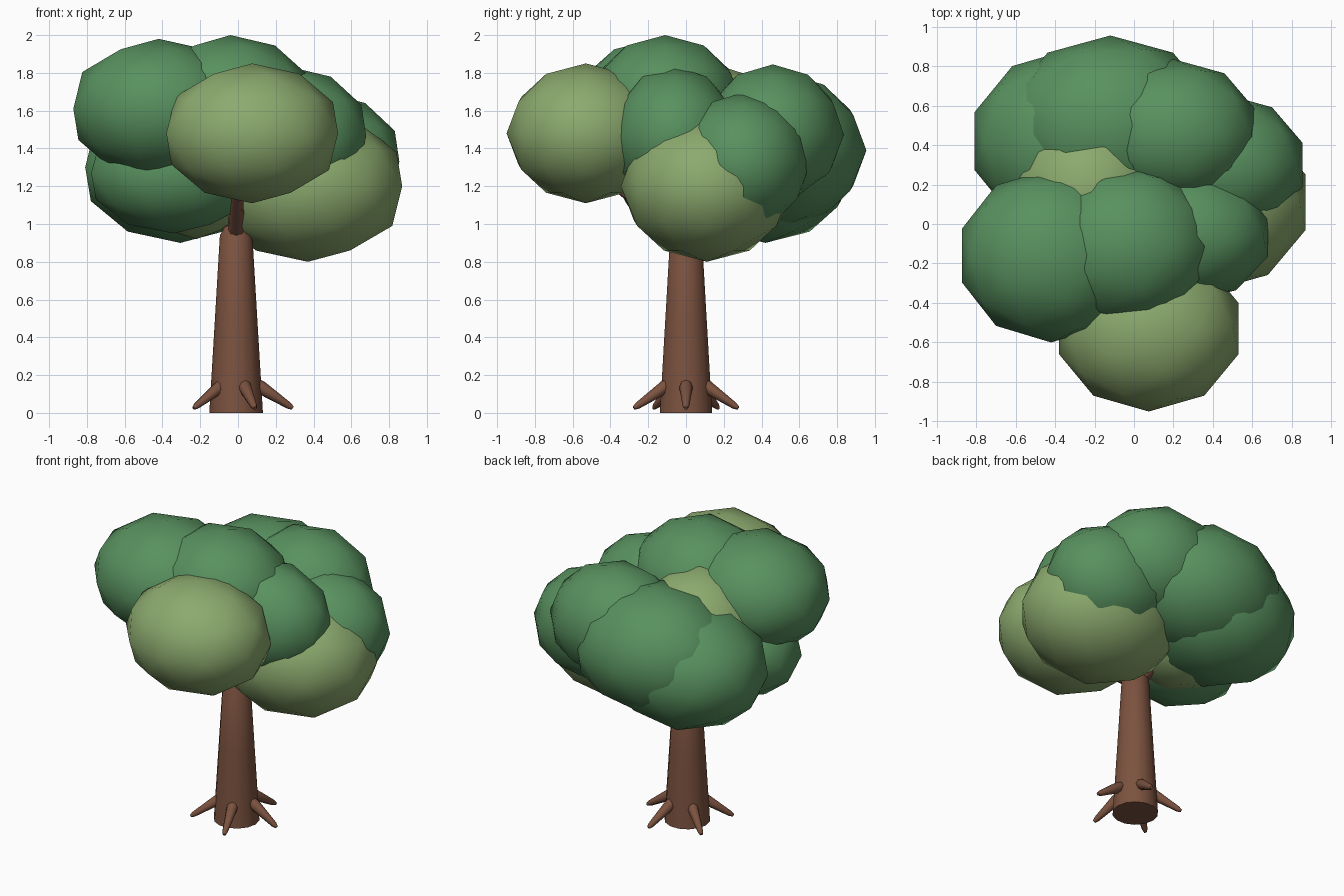
import bpy, bmesh, math
from mathutils import Vector, Matrix

cube = bpy.data.objects.get("Cube")
if cube:
    bpy.data.objects.remove(cube, do_unlink=True)


def material(name, rgb):
    mat = bpy.data.materials.new(name)
    mat.use_nodes = True
    mat.diffuse_color = (*rgb, 1)
    mat.node_tree.nodes["Principled BSDF"].inputs["Base Color"].default_value = (*rgb, 1)
    return mat


dark_green = material("dark_leaf_green", (0.098, 0.283, 0.114))
light_green = material("light_leaf_green", (0.262, 0.402, 0.156))
brown = material("bark_brown", (0.2, 0.085, 0.05))


def finish(name, bm, mat, angle):
    mesh = bpy.data.meshes.new(name)
    bm.to_mesh(mesh)
    bm.free()
    mesh.materials.append(mat)
    obj = bpy.data.objects.new(name, mesh)
    bpy.context.collection.objects.link(obj)
    bpy.ops.object.select_all(action='DESELECT')
    bpy.context.view_layer.objects.active = obj
    obj.select_set(True)
    bpy.ops.object.shade_smooth_by_angle(angle=math.radians(angle))
    return obj


def leaf_clump(name, centre, radii, mat):
    bm = bmesh.new()
    bmesh.ops.create_icosphere(bm, subdivisions=2, radius=1)
    bmesh.ops.scale(bm, vec=radii, verts=bm.verts)
    bmesh.ops.translate(bm, vec=centre, verts=bm.verts)
    finish(name, bm, mat, 80)


def limb(name, start, end, stations, sides=8):
    """Tapered round limb; stations are (fraction along the axis, radius)."""
    start, end = Vector(start), Vector(end)
    axis = end - start
    turn = axis.to_track_quat('Z', 'Y').to_matrix().to_4x4()
    place = Matrix.Translation(start) @ turn
    bm = bmesh.new()
    rings = []
    for t, r in stations:
        rings.append([bm.verts.new(place @ Vector((
            r * math.cos(math.tau * i / sides),
            r * math.sin(math.tau * i / sides),
            t * axis.length))) for i in range(sides)])
    for low, high in zip(rings, rings[1:]):
        for i in range(sides):
            j = (i + 1) % sides
            bm.faces.new((low[i], low[j], high[j], high[i]))
    bm.faces.new(rings[0][::-1])
    bm.faces.new(rings[-1])
    finish(name, bm, brown, 50)


# Trunk with a rounded-in top
limb("trunk", (-0.01, 0, 0), (-0.01, 0, 1),
     [(0, 0.142), (0.5, 0.112), (0.94, 0.086), (0.985, 0.06), (1, 0.03)], 14)

# Five roots spread evenly around the foot
for k in range(5):
    a = math.tau * k / 5
    out = Vector((math.cos(a), math.sin(a), 0))
    limb(f"root_{k + 1}", out * 0.09 + Vector((0, 0, 0.155)),
         out * 0.29 + Vector((0, 0, 0.025)),
         [(0, 0.03), (0.15, 0.036), (0.9, 0.018), (1, 0.01)])

# Branches reaching into the crown
for name, tip in (("front_branch", (0.0, -0.42, 1.24)),
                  ("left_branch", (0.35, 0.1, 1.25)),
                  ("back_branch", (-0.2, 0.35, 1.25))):
    limb(name, (-0.01, 0, 0.93), tip, [(0, 0.045), (1, 0.025)])

# Crown clumps: name, centre, radii, colour
clumps = (
    ("front_clump", (0.075, -0.53, 1.48), (0.478, 0.42, 0.37), light_green),
    ("upper_right_clump", (-0.42, -0.16, 1.61), (0.475, 0.44, 0.37), dark_green),
    ("top_clump", (-0.04, -0.11, 1.63), (0.45, 0.41, 0.37), dark_green),
    ("left_clump", (0.26, -0.06, 1.465), (0.44, 0.34, 0.37), dark_green),
    ("lower_left_clump", (0.37, 0.11, 1.2), (0.525, 0.455, 0.4), light_green),
    ("back_left_clump", (0.45, 0.3, 1.33), (0.425, 0.36, 0.365), dark_green),
    ("upper_back_clump", (0.2, 0.46, 1.475), (0.44, 0.375, 0.37), dark_green),
    ("back_clump", (-0.12, 0.5, 1.39), (0.54, 0.455, 0.41), dark_green),
    ("back_right_clump", (-0.305, 0.42, 1.3), (0.53, 0.47, 0.4), dark_green),
    ("inner_clump", (-0.22, 0.17, 1.38), (0.43, 0.43, 0.46), light_green),
    ("lower_right_clump", (-0.34, -0.02, 1.27), (0.46, 0.36, 0.32), dark_green),
)
for clump in clumps:
    leaf_clump(*clump)
